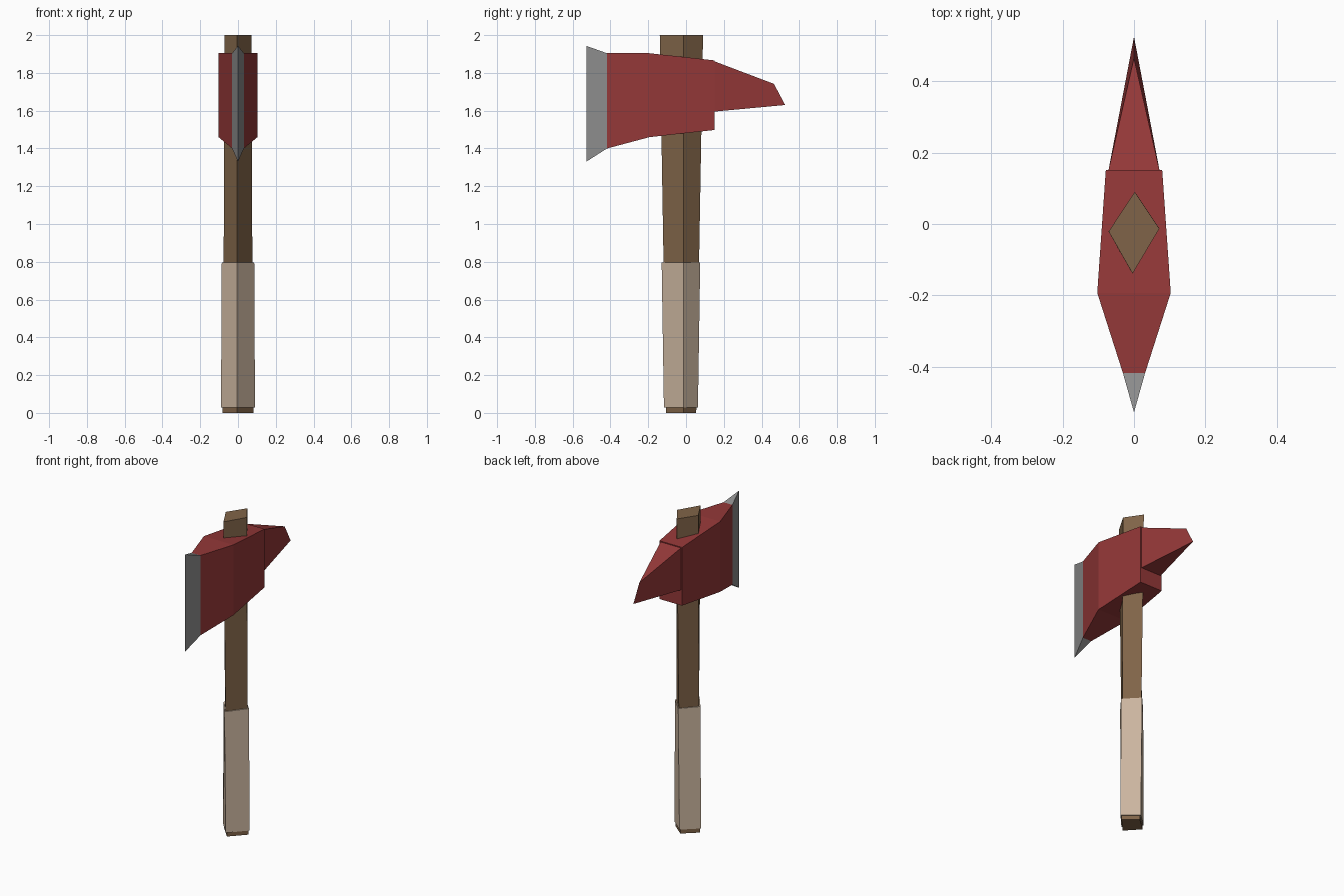
import bpy, bmesh

if "Cube" in bpy.data.objects:
    bpy.data.objects.remove(bpy.data.objects["Cube"])


def material(name, rgb):
    def lin(c):
        c /= 255
        return c / 12.92 if c <= 0.04045 else ((c + 0.055) / 1.055) ** 2.4
    m = bpy.data.materials.new(name)
    m.diffuse_color = (*[lin(c) for c in rgb], 1)
    m.use_nodes = True
    m.node_tree.nodes["Principled BSDF"].inputs["Base Color"].default_value = m.diffuse_color
    return m


wood = material("brown wood", (128, 100, 72))
wrap = material("tan grip", (203, 181, 159))
red = material("red paint", (148, 56, 56))
steel = material("bare steel", (140, 140, 140))


def loft(name, rings, mats, paint=None):
    """Skin a stack of four-point rings, cap both ends, merge collapsed points."""
    bm = bmesh.new()
    loops = [[bm.verts.new(p) for p in ring] for ring in rings]
    for a, b in zip(loops, loops[1:]):
        for i in range(4):
            j = (i + 1) % 4
            bm.faces.new((a[i], a[j], b[j], b[i]))
    bm.faces.new(loops[0])
    bm.faces.new(loops[-1])
    bmesh.ops.remove_doubles(bm, verts=bm.verts, dist=0.0005)
    bmesh.ops.recalc_face_normals(bm, faces=bm.faces)
    if paint:
        for f in bm.faces:
            f.material_index = paint(f.calc_center_median())
    me = bpy.data.meshes.new(name)
    bm.to_mesh(me)
    bm.free()
    for m in mats:
        me.materials.append(m)
    ob = bpy.data.objects.new(name, me)
    bpy.context.collection.objects.link(ob)
    return ob


def diamond(z, hx, y0, y1):
    """Handle cross-section: ridges at front, right, back and left."""
    return [(-0.004, y0, z), (hx, -0.013, z), (0.002, y1, z), (-hx, -0.021, z)]


def slab(y, hx, z0, z1):
    """Upright rectangular section of the head at a given y."""
    return [(-hx, y, z0), (hx, y, z0), (hx, y, z1), (-hx, y, z1)]


# Handle with a slight taper, and the wrapped grip around its lower part
loft("handle", [diamond(0, 0.082, -0.105, 0.054),
                diamond(0.8, 0.076, -0.119, 0.069),
                diamond(2.0, 0.071, -0.139, 0.09)], [wood])
loft("grip", [diamond(0.028, 0.09, -0.117, 0.063),
              diamond(0.797, 0.086, -0.129, 0.075)], [wrap])

# Axe head: the bevelled cutting edge is steel, the rest red
loft("axe_head", [slab(-0.528, 0, 1.33, 1.943),
                  slab(-0.418, 0.031, 1.40, 1.904),
                  slab(-0.193, 0.103, 1.46, 1.904),
                  slab(0.152, 0.079, 1.498, 1.866)],
     [red, steel], lambda c: 1 if c.y < -0.42 else 0)

# Rear pick: a wedge closing to a slanted edge
pick_end = [(0, 0.525, 1.63), (0, 0.525, 1.63), (0, 0.465, 1.742), (0, 0.465, 1.742)]
loft("pick", [slab(0.148, 0.072, 1.595, 1.862), pick_end], [red])

# Drop the zero-area caps left where a section collapses to an edge
for name in ("axe_head", "pick"):
    bm = bmesh.new()
    me = bpy.data.objects[name].data
    bm.from_mesh(me)
    bmesh.ops.delete(bm, geom=[f for f in bm.faces if f.calc_area() < 1e-6], context="FACES_ONLY")
    bmesh.ops.recalc_face_normals(bm, faces=bm.faces)
    bm.to_mesh(me)
    bm.free()
